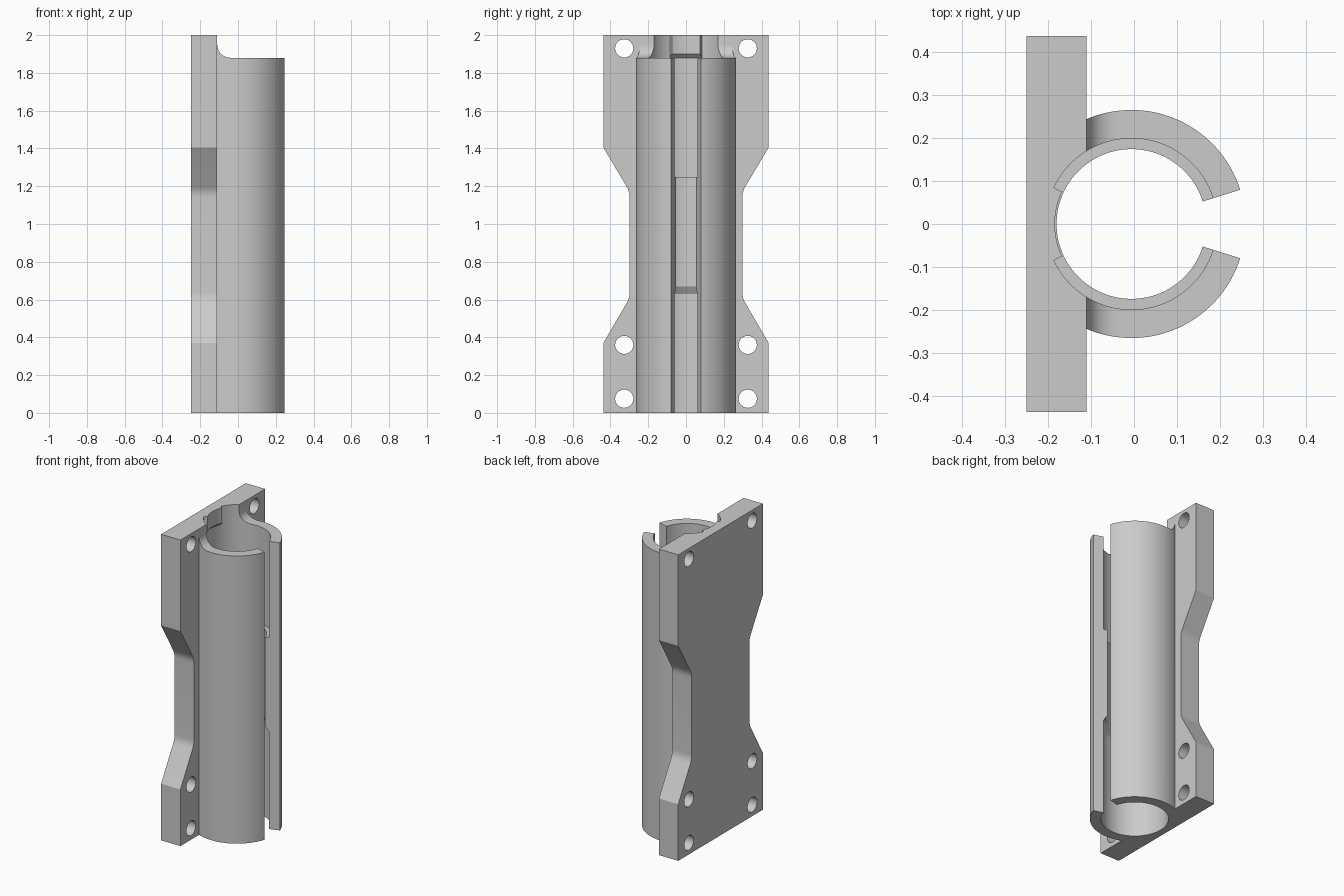
import bpy, bmesh
from math import sin, cos, pi, radians
from mathutils import Vector

if "Cube" in bpy.data.objects:
    bpy.data.objects.remove(bpy.data.objects["Cube"])

AXIS_X = -0.006            # bore axis
PLATE_BACK, PLATE_FACE = -0.25, -0.11
TUBE_TOP = 1.88

grey = bpy.data.materials.new("light grey")
grey.use_nodes = True
grey.diffuse_color = (0.6, 0.6, 0.6, 1)
grey.node_tree.nodes["Principled BSDF"].inputs["Base Color"].default_value = (0.6, 0.6, 0.6, 1)


def finish(name, bm):
    bmesh.ops.remove_doubles(bm, verts=bm.verts, dist=1e-5)
    bmesh.ops.recalc_face_normals(bm, faces=bm.faces)
    mesh = bpy.data.meshes.new(name)
    bm.to_mesh(mesh)
    bm.free()
    mesh.materials.append(grey)
    obj = bpy.data.objects.new(name, mesh)
    bpy.context.collection.objects.link(obj)
    return obj


def prism(name, points, shift):
    """Extrude a closed outline of 3D points along a vector."""
    bm = bmesh.new()
    face = bm.faces.new([bm.verts.new(p) for p in points])
    ext = bmesh.ops.extrude_face_region(bm, geom=[face], use_keep_orig=True)
    verts = [g for g in ext["geom"] if isinstance(g, bmesh.types.BMVert)]
    bmesh.ops.translate(bm, verts=verts, vec=shift)
    return finish(name, bm)


def revolve(name, profile, start, end, steps):
    """Sweep a closed (radius, z) profile round the bore axis, in degrees."""
    bm = bmesh.new()
    rings = []
    for i in range(steps + 1):
        a = radians(start + (end - start) * i / steps)
        rings.append([bm.verts.new((AXIS_X + r * cos(a), r * sin(a), z)) for r, z in profile])
    n = len(profile)
    for a, b in zip(rings, rings[1:]):
        for j in range(n):
            k = (j + 1) % n
            if profile[j][0] or profile[k][0]:
                bm.faces.new((a[j], a[k], b[k], b[j]))
    if end - start < 360:
        bm.faces.new(rings[0])
        bm.faces.new(rings[-1])
    return finish(name, bm)


def combine(target, tool, operation):
    mod = target.modifiers.new(operation.lower(), 'BOOLEAN')
    mod.operation, mod.solver, mod.object = operation, 'EXACT', tool
    bpy.context.view_layer.objects.active = target
    bpy.ops.object.modifier_apply(modifier=mod.name)
    bpy.data.objects.remove(tool)


def blend(a, corner, b, steps=6):
    """Rounded corner between two points."""
    a, corner, b = Vector(a), Vector(corner), Vector(b)
    return [a.lerp(corner, i / steps).lerp(corner.lerp(b, i / steps), i / steps)
            for i in range(steps + 1)]


# waisted mounting plate
side = [(0.4375, 0), (0.4375, 0.37)]
side += blend((0.313, 0.584), (0.298, 0.61), (0.298, 0.64))
side += blend((0.298, 1.14), (0.298, 1.17), (0.313, 1.196))
side += [(0.4375, 1.405), (0.4375, 2)]
outline = list(side) + [(-y, z) for y, z in reversed(side)]
bracket = prism("clamp_bracket", [(PLATE_BACK, y, z) for y, z in outline],
                (PLATE_FACE - PLATE_BACK, 0, 0))

# two curved tube walls, leaving the lengthwise slot open
R = 0.07
trim_outline = [(PLATE_FACE, 2.1)]
trim_outline += [(PLATE_FACE + R - R * cos(t * pi / 24), TUBE_TOP + R - R * sin(t * pi / 24))
                 for t in range(13)]
trim_outline += [(0.4, TUBE_TOP), (0.4, 2.1)]
for start, end in ((17.5, 130), (230, 342.5)):
    wall = revolve("tube_wall", [(0.1, 0), (0.265, 0), (0.265, 2), (0.1, 2)], start, end, 48)
    trim = prism("top_trim", [(x, -0.5, z) for x, z in trim_outline], (0, 1, 0))
    combine(wall, trim, 'DIFFERENCE')
    combine(bracket, wall, 'UNION')

# stepped bore with a narrower middle band
bore = revolve("bore", [(0, -0.1), (0.199, -0.1), (0.199, 0.63), (0.174, 0.67),
                        (0.174, 1.25), (0.199, 1.25), (0.199, 2.1), (0, 2.1)], 0, 360, 128)
combine(bracket, bore, 'DIFFERENCE')

# locating key at the top of the bore
key = revolve("key", [(0.21, TUBE_TOP), (0.199, TUBE_TOP), (0.178, 1.9), (0.178, 2), (0.21, 2)],
              155, 205, 16)
combine(bracket, key, 'UNION')

# screw holes
for z in (0.075, 0.36, 1.93):
    for y in (-0.327, 0.327):
        circle = [(-0.4, y + 0.048 * cos(t * pi / 20), z + 0.048 * sin(t * pi / 20))
                  for t in range(40)]
        combine(bracket, prism("screw_hole", circle, (0.5, 0, 0)), 'DIFFERENCE')

bpy.ops.object.select_all(action='DESELECT')
bracket.select_set(True)
bpy.context.view_layer.objects.active = bracket
bpy.ops.object.shade_smooth_by_angle(angle=radians(25))
